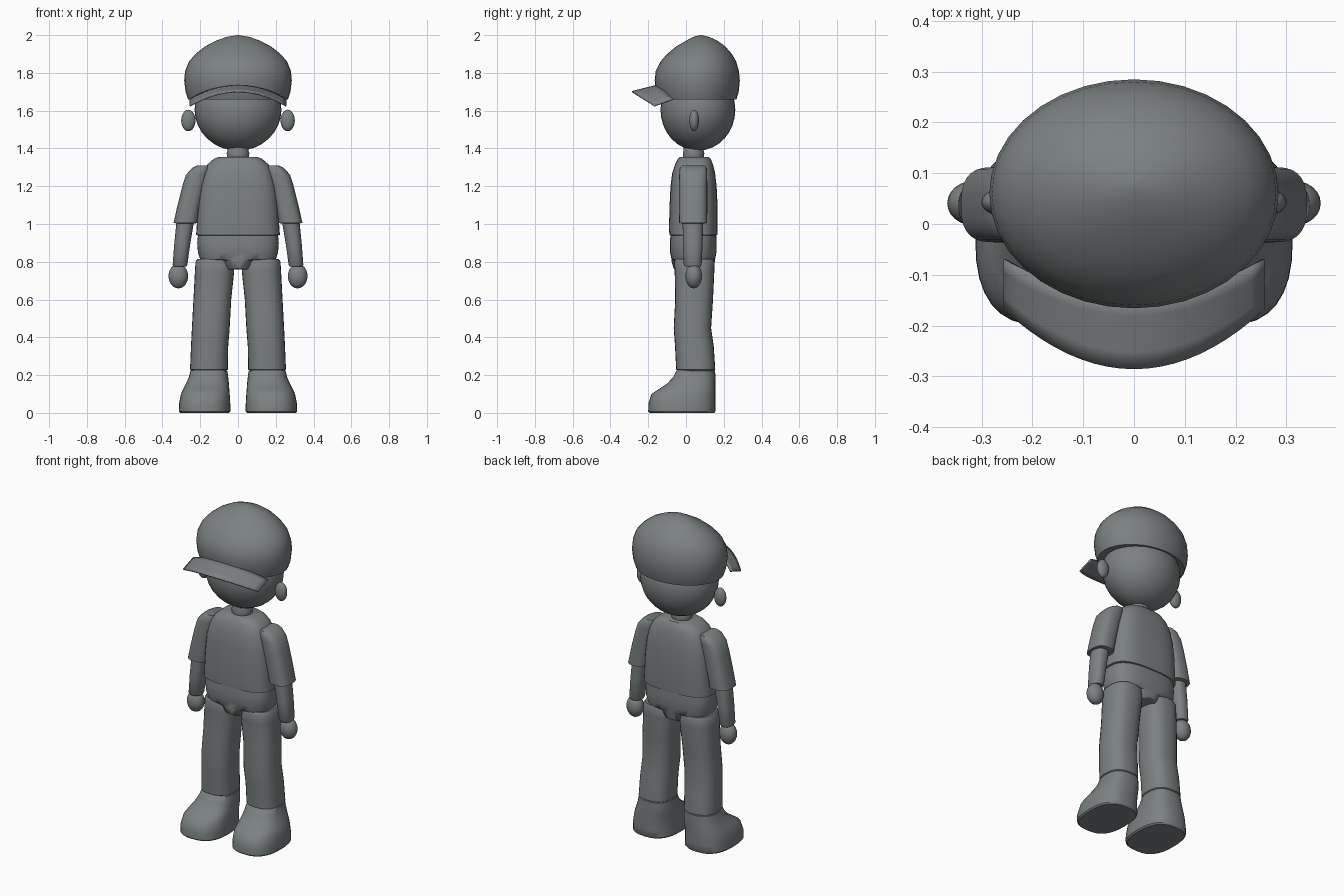
import bpy, bmesh, math

grey = bpy.data.materials.new("slate grey")
grey.diffuse_color = (0.20, 0.22, 0.225, 1)


def finish(name, bm, angle=40):
    bmesh.ops.recalc_face_normals(bm, faces=bm.faces[:])
    me = bpy.data.meshes.new(name)
    bm.to_mesh(me)
    bm.free()
    me.materials.append(grey)
    ob = bpy.data.objects.new(name, me)
    bpy.context.collection.objects.link(ob)
    bpy.ops.object.select_all(action='DESELECT')
    ob.select_set(True)
    bpy.context.view_layer.objects.active = ob
    bpy.ops.object.shade_smooth_by_angle(angle=math.radians(angle))
    return ob


def loft(name, rows, power=2.0, sides=28, flip=1, caps=True):
    """Rows of (z, x min, x max, y min, y max) joined as rounded sections."""
    bm = bmesh.new()
    rings = []
    for z, x0, x1, y0, y1 in rows:
        ring = []
        for i in range(sides):
            a = 2 * math.pi * i / sides
            c, s = math.cos(a), math.sin(a)
            u = math.copysign(abs(c) ** (2 / power), c)
            v = math.copysign(abs(s) ** (2 / power), s)
            x = (x0 + x1) / 2 + u * (x1 - x0) / 2
            ring.append(bm.verts.new((flip * x, (y0 + y1) / 2 + v * (y1 - y0) / 2, z)))
        rings.append(ring)
    for a, b in zip(rings, rings[1:]):
        for i in range(sides):
            j = (i + 1) % sides
            bm.faces.new((a[i], a[j], b[j], b[i]))
    if caps:
        bm.faces.new(rings[0])
        bm.faces.new(rings[-1])
    return finish(name, bm)


def ball(name, centre, radii, seg=24):
    bm = bmesh.new()
    bmesh.ops.create_uvsphere(bm, u_segments=seg, v_segments=seg // 2, radius=1)
    bmesh.ops.scale(bm, vec=radii, verts=bm.verts[:])
    bmesh.ops.translate(bm, vec=centre, verts=bm.verts[:])
    return finish(name, bm)


# Head and neck
ball("head", (0, 0.063, 1.605), (0.23, 0.198, 0.217), 32)
loft("neck", [(1.33, -.05, .05, -.01, .09), (1.355, -.058, .058, -.015, .095),
              (1.375, -.06, .06, -.017, .097), (1.39, -.055, .055, -.013, .093),
              (1.43, -.05, .05, -.01, .09)])

# Cap crown with a rounded rim tucked under towards the head
loft("cap_crown", [(1.665, -.215, .215, -.12, .25), (1.66, -.265, .265, -.145, .267),
                   (1.70, -.278, .278, -.158, .279), (1.76, -.285, .285, -.166, .285),
                   (1.81, -.28, .28, -.16, .28), (1.86, -.26, .26, -.135, .266),
                   (1.90, -.225, .225, -.10, .243), (1.94, -.175, .175, -.052, .208),
                   (1.97, -.118, .118, 0, .168), (1.99, -.062, .062, .036, .125),
                   (2.0, -.005, .005, .075, .085)], sides=36)

# Curved visor
bm = bmesh.new()
COLS, STEPS, HALF = 20, 4, 0.255
grid = []
for i in range(COLS + 1):
    t = -1 + 2 * i / COLS
    q = t * t
    inner = (HALF * t, -.145 + .075 * q, 1.735 - .075 * q)
    outer = (HALF * t, -.285 + .118 * q, 1.70 - .075 * q)
    grid.append([bm.verts.new([a + (b - a) * k / STEPS for a, b in zip(inner, outer)])
                 for k in range(STEPS + 1)])
for a, b in zip(grid, grid[1:]):
    for k in range(STEPS):
        bm.faces.new((a[k], a[k + 1], b[k + 1], b[k]))
visor = finish("cap_visor", bm)
solid = visor.modifiers.new("thickness", 'SOLIDIFY')
solid.thickness = 0.008
solid.offset = 0

# Shirt body
loft("shirt", [(.938, -.21, .21, -.075, .155), (.942, -.222, .222, -.088, .166),
               (.98, -.219, .219, -.09, .168), (1.1, -.213, .213, -.087, .167),
               (1.2, -.202, .202, -.082, .162), (1.27, -.184, .184, -.073, .154),
               (1.315, -.162, .162, -.058, .143), (1.345, -.128, .128, -.043, .131),
               (1.356, -.10, .10, -.03, .12)], power=3, sides=40)

# Hips tapering to the crotch
loft("hips", [(.76, -.07, .07, -.058, .138), (.765, -.072, .072, -.066, .146),
              (.808, -.10, .10, -.078, .154), (.812, -.2, .2, -.076, .154),
              (.85, -.212, .212, -.085, .161), (.90, -.216, .216, -.086, .162),
              (.94, -.212, .212, -.082, .16)], power=2.8, sides=40)

# Mirrored limbs and ears
for side, f in (("left", 1), ("right", -1)):
    ball(side + "_ear", (f * .263, .043, 1.548), (.038, .026, .057), 20)
    loft(side + "_sleeve", [(1.003, .225, .328, -.022, .098), (1.006, .213, .341, -.036, .112),
                            (1.1, .195, .32, -.037, .113), (1.2, .172, .295, -.037, .113),
                            (1.26, .155, .276, -.036, .112), (1.295, .15, .245, -.033, .11),
                            (1.309, .155, .218, -.022, .10)], power=2.7, flip=f)
    loft(side + "_forearm", [(.775, .272, .342, -.005, .078), (.785, .268, .346, -.012, .083),
                             (.9, .252, .337, -.016, .088), (1.02, .232, .325, -.018, .09)],
         power=2.3, flip=f)
    ball(side + "_hand", (f * .316, .041, .724), (.052, .044, .065))
    loft(side + "_leg", [(.222, .065, .243, -.04, .145), (.23, .054, .254, -.052, .155),
                         (.35, .052, .249, -.058, .147), (.45, .044, .244, -.065, .133),
                         (.6, .036, .236, -.057, .143), (.75, .02, .228, -.06, .15),
                         (.80, .02, .225, -.063, .152), (.815, .03, .215, -.055, .145)],
         power=2.5, flip=f)
    loft(side + "_shoe", [(0, .048, .306, -.192, .15), (.008, .04, .313, -.2, .156),
                          (.05, .041, .312, -.199, .156), (.10, .044, .302, -.183, .156),
                          (.125, .046, .291, -.145, .156), (.155, .048, .275, -.10, .156),
                          (.19, .052, .26, -.068, .156), (.222, .056, .252, -.052, .154),
                          (.228, .065, .243, -.042, .145)], power=2.6, flip=f, sides=32)
